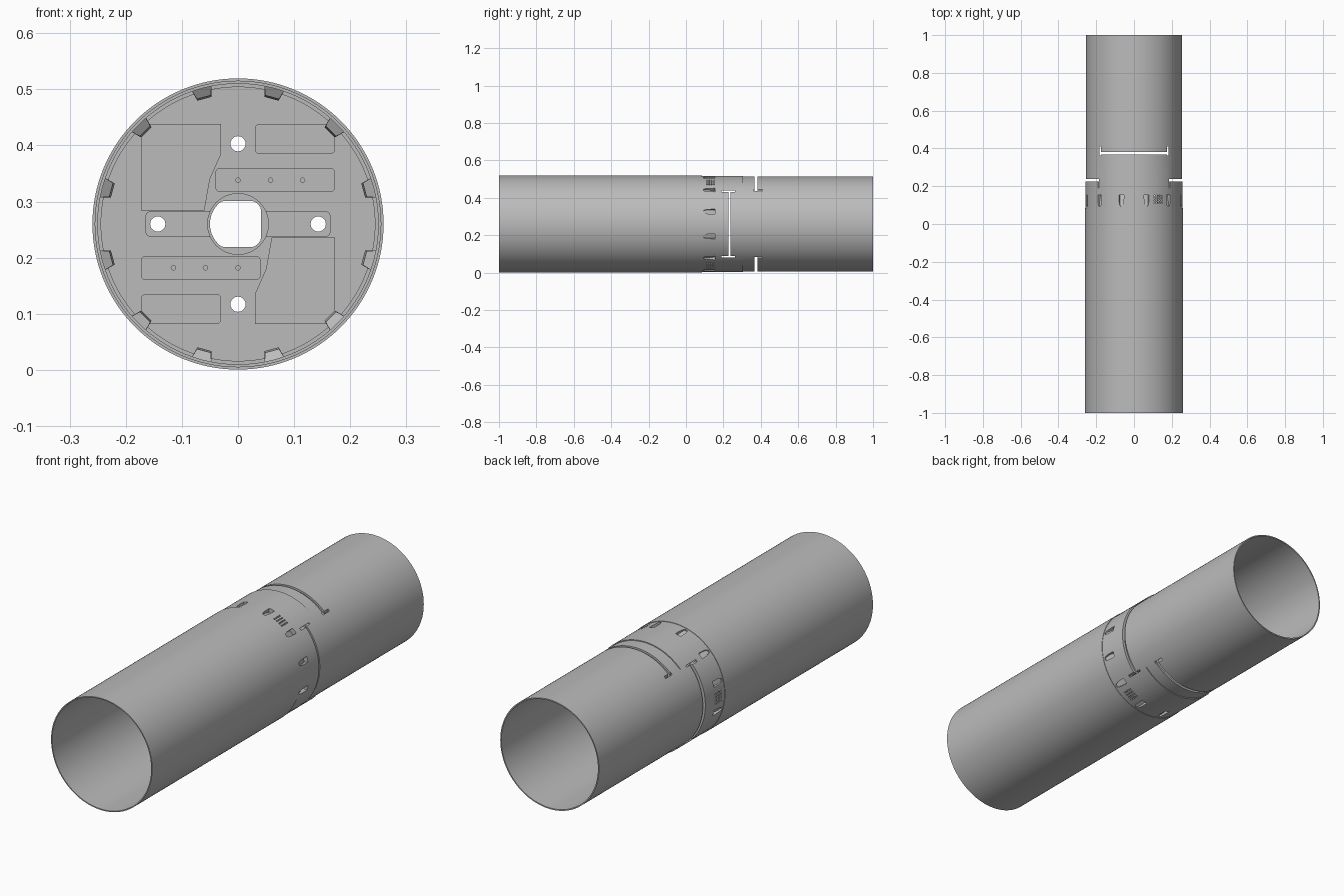
import bpy, bmesh, math
from mathutils import Matrix, Vector

if "Cube" in bpy.data.objects:
    bpy.data.objects.remove(bpy.data.objects["Cube"])

CZ = 0.26          # height of the tube axis
SEG = 128

grey = bpy.data.materials.new("plain_grey")
grey.use_nodes = True
colour = (0.5, 0.5, 0.5, 1)
grey.diffuse_color = colour
grey.node_tree.nodes["Principled BSDF"].inputs["Base Color"].default_value = colour


def finish(name, bm):
    bmesh.ops.recalc_face_normals(bm, faces=bm.faces)
    mesh = bpy.data.meshes.new(name)
    bm.to_mesh(mesh)
    bm.free()
    mesh.materials.append(grey)
    ob = bpy.data.objects.new(name, mesh)
    bpy.context.collection.objects.link(ob)
    return ob


def activate(ob):
    bpy.ops.object.select_all(action='DESELECT')
    ob.select_set(True)
    bpy.context.view_layer.objects.active = ob


def tube(name, inner, outer, y0, y1):
    """Hollow cylinder around the long axis."""
    bm = bmesh.new()
    rings = []
    for r, y in ((inner, y0), (outer, y0), (outer, y1), (inner, y1)):
        rings.append([bm.verts.new((r * math.cos(a), y, CZ + r * math.sin(a)))
                      for a in (math.tau * i / SEG for i in range(SEG))])
    for k in range(4):
        a, b = rings[k], rings[(k + 1) % 4]
        for i in range(SEG):
            j = (i + 1) % SEG
            bm.faces.new((a[i], a[j], b[j], b[i]))
    return finish(name, bm)


def add_prism(bm, pts, y0, y1):
    """Extrude an outline in x and height (about the axis) along y."""
    a = [bm.verts.new((x, y0, CZ + z)) for x, z in pts]
    b = [bm.verts.new((x, y1, CZ + z)) for x, z in pts]
    bm.faces.new(a)
    bm.faces.new(b[::-1])
    for i in range(len(pts)):
        j = (i + 1) % len(pts)
        bm.faces.new((a[i], b[i], b[j], a[j]))


def add_box(bm, x0, x1, y0, y1, z0, z1):
    add_prism(bm, [(x0, z0), (x1, z0), (x1, z1), (x0, z1)], y0, y1)


def circle(x, z, r, n=32):
    return [(x + r * math.cos(math.tau * i / n), z + r * math.sin(math.tau * i / n))
            for i in range(n)]


def add_radial(bm, angle, bottom, top):
    """Solid between two outlines of (sideways, y, radius), turned to an angle."""
    c, s = math.cos(angle), math.sin(angle)
    loops = [[bm.verts.new((r * c - t * s, y, CZ + r * s + t * c)) for t, y, r in pts]
             for pts in (bottom, top)]
    lo, hi = loops
    n = len(lo)
    bm.faces.new(hi)
    for i in range(n):
        j = (i + 1) % n
        bm.faces.new((lo[i], lo[j], hi[j], hi[i]))
    bm.faces.new(lo[::-1])


def cut(targets, cutter):
    for ob in targets:
        activate(ob)
        mod = ob.modifiers.new("cut", 'BOOLEAN')
        mod.operation = 'DIFFERENCE'
        mod.solver = 'EXACT'
        mod.use_self = True
        mod.object = cutter
        bpy.ops.object.modifier_apply(modifier=mod.name)
    bpy.data.objects.remove(cutter)


# Shells
front_tube = tube("front_tube", 0.2545, 0.2595, -1.0, 0.085)
vent_ring = tube("vent_ring", 0.2500, 0.2575, 0.075, 0.305)
rear_tube = tube("rear_tube", 0.2480, 0.2535, 0.20, 1.0)
coupler = tube("inner_coupler", 0.2440, 0.2490, 0.20, 0.45)

# Vent ring stops early on both flanks
bm = bmesh.new()
for s in (-1, 1):
    add_box(bm, *sorted((s * 0.15, s * 0.3)), 0.232, 0.33, -0.178, 0.178)
cut([vent_ring], finish("flank_cutter", bm))

# Joint slots with hooked ends: flanks, then top and bottom
bm = bmesh.new()
for s in (-1, 1):
    side = sorted((s * 0.12, s * 0.3))
    add_box(bm, *side, 0.226, 0.238, -0.175, 0.175)
    for e in (-1, 1):
        add_box(bm, *side, 0.19, 0.262, *sorted((e * 0.172, e * 0.180)))
        add_box(bm, *sorted((e * 0.175, e * 0.183)), 0.362, 0.41, *side)
    add_box(bm, -0.18, 0.18, 0.367, 0.381, *side)
cut([vent_ring, rear_tube, coupler], finish("slot_cutter", bm))

# Vent pods and their scooped pockets
pods, pockets = bmesh.new(), bmesh.new()
for k in range(12):
    a = math.radians(15 + 30 * k)
    add_radial(pods, a,
               [(-.013, .10, .234), (.013, .10, .234), (.013, .158, .231), (-.013, .158, .231)],
               [(-.019, .088, .254), (.019, .088, .254), (.019, .160, .254), (-.019, .160, .254)])
    outline = [(-.014, .154), (-.013, .115), (-.009, .098), (-.004, .093),
               (.004, .093), (.009, .098), (.013, .115), (.014, .154)]
    add_radial(pockets, a,
               [(t * .9, y, .252 - (y - .093) * .25) for t, y in outline],
               [(t, y, .275) for t, y in outline])
vent_pods = finish("vent_pods", pods)
cut([vent_ring, vent_pods], finish("pocket_cutter", pockets))

# Small static port groups
bm = bmesh.new()
for deg in (60, 180, 300):
    for i in range(4):
        for j in range(4):
            a = math.radians(deg + (i - 1.5) * 3.2)
            pts = [(x, y) for x, y in circle(0, 0.112 + j * 0.0125, 0.0042, 8)]
            add_radial(bm, a, [(t, y, .24) for t, y in pts], [(t, y, .27) for t, y in pts])
cut([vent_ring], finish("port_cutter", bm))

# Bulkhead with raised panels
FACE = 0.28


def panel(name, pts, depth, thick=0.0):
    bm = bmesh.new()
    add_prism(bm, pts, FACE - depth, FACE + thick)
    return finish(name, bm)


def slab(x0, x1, z0, z1, r):
    """Rounded rectangle outline."""
    out = []
    for cx, cz, q in ((x1 - r, z1 - r, 0), (x0 + r, z1 - r, 1),
                      (x0 + r, z0 + r, 2), (x1 - r, z0 + r, 3)):
        out += [(cx + r * math.cos((q + t / 5) * math.pi / 2),
                 cz + r * math.sin((q + t / 5) * math.pi / 2)) for t in range(6)]
    return out


parts = [panel("bulkhead", circle(0, 0, 0.2485, SEG), 0, 0.03),
         panel("cross_bar", slab(-.165, .165, -.023, .023, .01), 0.018),
         panel("hub", circle(0, 0, 0.055, 48), 0.021)]
web = [(-.173, .178), (-.03, .178), (-.03, .125), (-.05, .08), (-.06, .024), (-.173, .024)]
for s, tag in ((1, "upper"), (-1, "lower")):
    flip = lambda pts: [(s * x, s * z) for x, z in pts]
    parts += [panel(tag + "_corner_panel", flip(slab(.03, .173, .125, .178, .008)), 0.008),
              panel(tag + "_arm", flip(slab(-.04, .173, .057, .1, .008)), 0.014),
              panel(tag + "_web", flip(web), 0.010)]

bm = bmesh.new()
bore = [(max(-.05, min(.041, x)), max(-.041, min(.041, z))) for x, z in circle(0, 0, .05, 48)]
bore = [p for i, p in enumerate(bore) if (Vector(p) - Vector(bore[i - 1])).length > 1e-5]
add_prism(bm, bore, 0.2, 0.4)
for x, z in ((.143, 0), (-.143, 0), (0, .143), (0, -.143)):
    add_prism(bm, circle(x, z, .0135), 0.2, 0.4)
for s in (-1, 1):
    for x, z in ((0, .078), (.058, .078), (.115, .078)):
        add_prism(bm, circle(s * x, s * z, .004, 12), 0.2, FACE - 0.006)
cut(parts, finish("hole_cutter", bm))

# Smooth round surfaces, crisp edges
for ob in [front_tube, vent_ring, rear_tube, coupler, vent_pods] + parts:
    activate(ob)
    bpy.ops.object.shade_smooth_by_angle(angle=math.radians(30))
